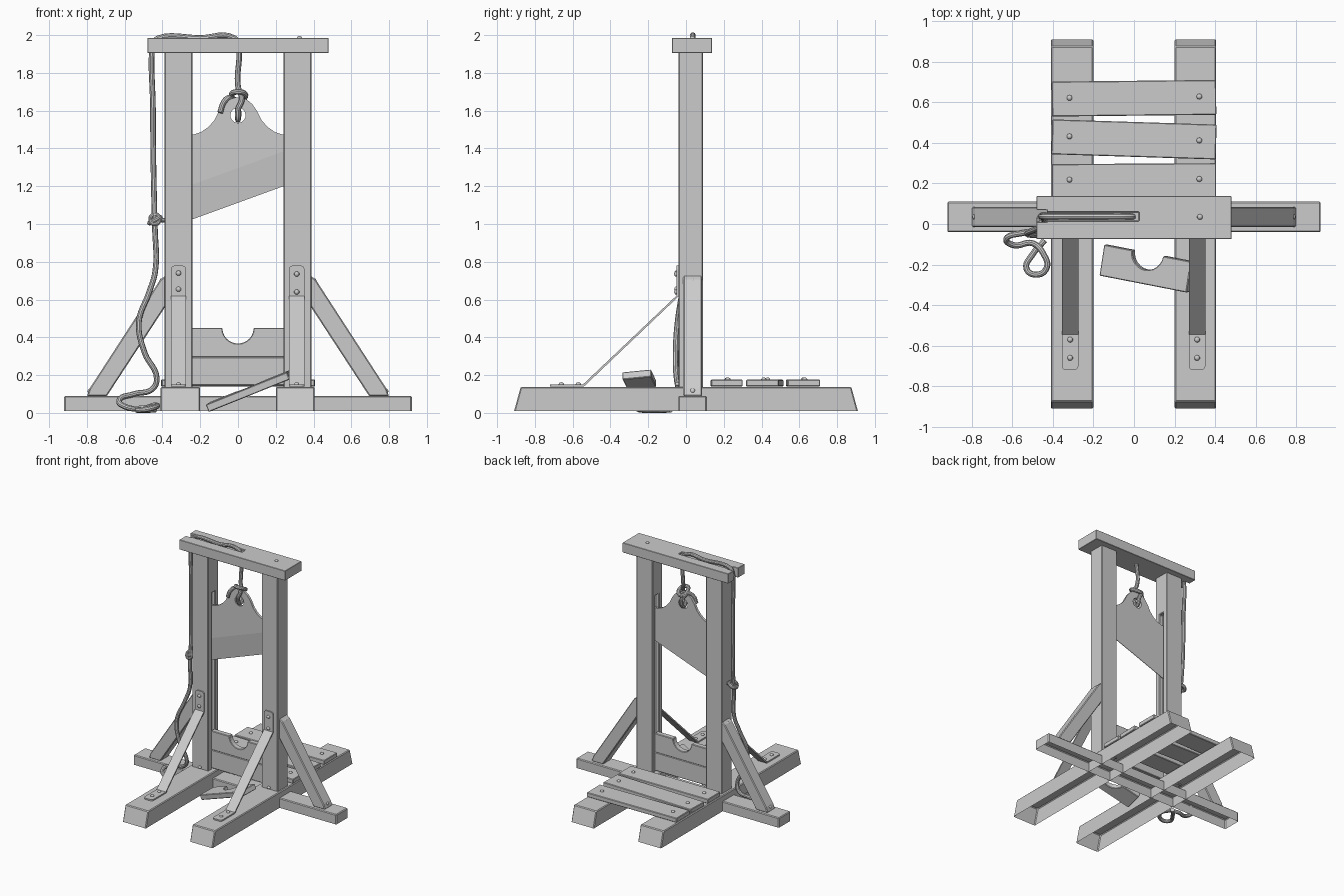
import bpy, bmesh
from math import pi, cos, sin, radians
from mathutils import Vector, Matrix

if "Cube" in bpy.data.objects:
    bpy.data.objects.remove(bpy.data.objects["Cube"])


def finish(name, bm, bevel=0.006):
    bmesh.ops.recalc_face_normals(bm, faces=bm.faces)
    me = bpy.data.meshes.new(name)
    bm.to_mesh(me)
    bm.free()
    ob = bpy.data.objects.new(name, me)
    bpy.context.collection.objects.link(ob)
    if bevel:
        m = ob.modifiers.new("Bevel", 'BEVEL')
        m.width, m.segments, m.limit_method = bevel, 1, 'ANGLE'
        m.angle_limit = radians(40)
    return ob


def prism(name, pts, a, b, axis='y', open_bottom=False, bevel=0.006):
    """Extrude a profile from a to b: xz points along y, yz points along x."""
    place = (lambda p, t: (p[0], t, p[1])) if axis == 'y' else (lambda p, t: (t, p[0], p[1]))
    bm = bmesh.new()
    lo = [bm.verts.new(place(p, a)) for p in pts]
    hi = [bm.verts.new(place(p, b)) for p in pts]
    bm.faces.new(lo)
    bm.faces.new(hi)
    for i in range(len(pts)):
        j = (i + 1) % len(pts)
        bm.faces.new((lo[i], lo[j], hi[j], hi[i]))
    bmesh.ops.recalc_face_normals(bm, faces=bm.faces)
    if open_bottom:
        bm.normal_update()
        down = [f for f in bm.faces if f.normal.z < -0.9]
        bmesh.ops.delete(bm, geom=down, context='FACES_ONLY')
    return finish(name, bm, bevel)


def box(name, x0, x1, y0, y1, z0, z1, **kw):
    return prism(name, [(x0, z0), (x1, z0), (x1, z1), (x0, z1)], y0, y1, **kw)


def cut(ob, cutter):
    m = ob.modifiers.new("Cut", 'BOOLEAN')
    m.operation, m.solver, m.object = 'DIFFERENCE', 'EXACT', cutter
    if len(ob.modifiers) > 1:
        ob.modifiers.move(len(ob.modifiers) - 1, 0)
    bpy.context.view_layer.objects.active = ob
    bpy.ops.object.modifier_apply(modifier="Cut")
    bpy.data.objects.remove(cutter)


def nail(loc, normal=(0, 0, 1)):
    bm = bmesh.new()
    bmesh.ops.create_uvsphere(bm, u_segments=10, v_segments=6, radius=0.014)
    for v in bm.verts:
        v.co.z *= 0.75
    rot = Vector((0, 0, 1)).rotation_difference(Vector(normal)).to_matrix().to_4x4()
    bm.transform(Matrix.Translation(loc) @ rot)
    for f in bm.faces:
        f.smooth = True
    finish("nail", bm, 0)


def rope(name, pts, r=0.015, cyclic=False):
    cu = bpy.data.curves.new(name, 'CURVE')
    cu.dimensions, cu.bevel_depth, cu.bevel_resolution = '3D', r, 3
    cu.use_fill_caps, cu.resolution_u = True, 6
    sp = cu.splines.new('BEZIER')
    sp.bezier_points.add(len(pts) - 1)
    for b, p in zip(sp.bezier_points, pts):
        b.co = p
        b.handle_left_type = b.handle_right_type = 'AUTO'
    sp.use_cyclic_u = cyclic
    ob = bpy.data.objects.new(name, cu)
    bpy.context.collection.objects.link(ob)
    bpy.ops.object.select_all(action='DESELECT')
    ob.select_set(True)
    bpy.context.view_layer.objects.active = ob
    bpy.ops.object.convert(target='MESH')
    bpy.ops.object.shade_smooth_by_angle()


def neck_board(w, h, r=0.083, n=12):
    """Board profile with a half-round notch in the top edge, top at z = 0."""
    arc = [(r * cos(pi + pi * i / n), r * sin(pi + pi * i / n)) for i in range(n + 1)]
    return [(-w, -h), (-w, 0)] + arc + [(w, 0), (w, -h)]


# Base: cross beam and two skids, open underneath
box("cross_beam", -0.92, 0.92, -0.04, 0.11, 0.01, 0.09, open_bottom=True)
for x0, x1 in ((-0.41, -0.2), (0.2, 0.405)):
    prism("skid", [(-0.91, 0.01), (0.91, 0.01), (0.875, 0.138), (-0.875, 0.138)],
          x0, x1, axis='x', open_bottom=True)

# Posts with blade grooves, side braces, metal straps
brace = [(0.38, 0.73), (0.412, 0.705), (0.785, 0.13), (0.80, 0.088), (0.695, 0.088), (0.38, 0.57)]
for s in (-1, 1):
    post = box("post", *sorted((s * 0.242, s * 0.388)), -0.04, 0.09, 0.13, 1.91)
    cut(post, box("groove_cutter", *sorted((s * 0.2, s * 0.275)), 0.005, 0.05, 0.14, 1.58, bevel=0))
    prism("side_brace", [(s * x, z) for x, z in brace], -0.015, 0.085)
    nail((s * 0.405, 0.035, 0.70), (s * 0.84, 0, 0.54))
    nail((s * 0.785, 0.035, 0.118), (s * 0.84, 0, 0.54))
    xc = -0.315 if s < 0 else 0.311
    path = [(-0.041, 0.78), (-0.041, 0.615), (-0.54, 0.14), (-0.72, 0.14)]
    back = [(-0.72, 0.151), (-0.545, 0.151), (-0.051, 0.62), (-0.051, 0.78)]
    strap = prism("metal_strap", path + back, xc - 0.041, xc + 0.041, axis='x', bevel=0)
    # round the strap corners at both ends
    bm = bmesh.new()
    bm.from_mesh(strap.data)
    ends = [e for e in bm.edges if abs(e.calc_length() - 0.0105) < 0.002
            and (e.verts[0].co.z > 0.75 or e.verts[0].co.y < -0.7)]
    bmesh.ops.bevel(bm, geom=ends, offset=0.02, segments=3, affect='EDGES', profile=0.5)
    bm.to_mesh(strap.data)
    bm.free()
    for z in ((0.655, 0.74) if s < 0 else (0.64, 0.735)):
        nail((xc, -0.052, z), (0, -1, 0))
    for y in (-0.57, -0.66):
        nail((xc, y, 0.152))
    nail((xc, -0.045, 0.152))

# Top beam with the rope notch and channel
beam = box("top_beam", -0.48, 0.48, -0.075, 0.138, 1.905, 1.985)
cut(beam, box("notch_cutter", -0.5, -0.43, 0.01, 0.07, 1.8, 2.1, bevel=0))
cut(beam, box("channel_cutter", -0.44, 0.025, 0.015, 0.06, 1.972, 2.1, bevel=0))
nail((0.325, 0.035, 1.985))

# Blade: shouldered plate with a hole, and a ground edge on the front
half = [(0.265, 1.472), (0.235, 1.474), (0.195, 1.487), (0.155, 1.515), (0.125, 1.55),
        (0.10, 1.60), (0.075, 1.635), (0.045, 1.66), (0.015, 1.67)]
top = half + [(-x, z) for x, z in reversed(half)]
blade = prism("blade", top + [(-0.265, 1.20), (0.265, 1.393)], 0.018, 0.038, bevel=0)
ring = [(0.04 * cos(2 * pi * i / 20), 1.575 + 0.04 * sin(2 * pi * i / 20)) for i in range(20)]
cut(blade, prism("hole_cutter", ring, -0.1, 0.1, bevel=0))
bm = bmesh.new()
rows = []
for x, zt, zb in ((-0.265, 1.20, 1.016), (0.265, 1.393, 1.209)):
    rows.append([bm.verts.new(c) for c in ((x, 0.018, zt), (x, 0.038, zt), (x, 0.038, zb), (x, 0.034, zb))])
bm.faces.new(rows[0])
bm.faces.new(rows[1])
for i in range(4):
    j = (i + 1) % 4
    bm.faces.new((rows[0][i], rows[0][j], rows[1][j], rows[1][i]))
finish("blade_edge", bm, 0)

# Neck boards: fixed lower pair, and the loose upper one leaning on the skid
box("lower_board", -0.25, 0.25, 0.005, 0.05, 0.145, 0.295, bevel=0.004)
fixed = prism("neck_board", neck_board(0.25, 0.155), 0.005, 0.05, bevel=0.004)
fixed.location.z = 0.45
loose = prism("loose_neck_board", neck_board(0.235, 0.155), -0.021, 0.021, bevel=0.004)
loose.matrix_world = (Matrix.Translation((0.075, -0.143, 0.125)) @ Matrix.Rotation(radians(-11), 4, 'Z')
                      @ Matrix.Rotation(radians(-21.5), 4, 'Y') @ Matrix.Rotation(radians(-84), 4, 'X'))

# Rear deck planks
for yc, w, ang in ((0.215, 0.165, 0.3), (0.417, 0.172, -1.8), (0.62, 0.172, 0.6)):
    p = box("deck_plank", -0.405, 0.405, -w / 2, w / 2, 0.14, 0.176, bevel=0.004)
    p.location.y = yc
    p.rotation_euler.z = radians(ang)
    for x in (-0.318, 0.322):
        nail((x, yc + 0.005 + x * radians(ang), 0.177))

# Rope: blade knot, over the beam, down the side, coil on the ground
rope("rope", [
    (-0.095, 0, 1.59), (-0.075, 0.01, 1.645), (-0.045, 0.03, 1.67), (0, 0.07, 1.655), (0.04, 0.03, 1.68),
    (0, -0.012, 1.70), (-0.035, 0.04, 1.675), (0, 0.06, 1.61), (0, 0.03, 1.552), (0, 0, 1.605),
    (0.02, 0.005, 1.66), (0, 0.035, 1.73), (0, 0.036, 1.95), (-0.02, 0.036, 1.984), (-0.2, 0.036, 1.985),
    (-0.42, 0.036, 1.984), (-0.445, 0.036, 1.96), (-0.45, 0.036, 1.6), (-0.443, 0.02, 1.08),
    (-0.44, 0.005, 0.98), (-0.438, 0, 0.75), (-0.47, -0.02, 0.64), (-0.525, -0.045, 0.48),
    (-0.495, -0.055, 0.32), (-0.43, -0.05, 0.18), (-0.455, -0.04, 0.125), (-0.55, -0.045, 0.10),
    (-0.63, -0.075, 0.065), (-0.59, -0.105, 0.03), (-0.50, -0.095, 0.025), (-0.445, -0.15, 0.04),
    (-0.43, -0.215, 0.035), (-0.48, -0.25, 0.02), (-0.53, -0.22, 0.015), (-0.50, -0.15, 0.015),
    (-0.44, -0.08, 0.016)])
ring = [2 * pi * i / 8 for i in range(8)]
rope("tie_knot", [(-0.44 + 0.028 * cos(a), 0.02 + 0.028 * sin(a), 1.02 + 0.015 * cos(a)) for a in ring],
     0.013, True)
rope("tie_loop", [(-0.44 + 0.024 * cos(a), 0.0 + 0.012 * sin(a), 1.025 + 0.026 * sin(a)) for a in ring],
     0.011, True)
rope("rope_peg", [(-0.38, 0.02, 1.02), (-0.42, 0.02, 1.02), (-0.45, 0.02, 1.025)], 0.012)
